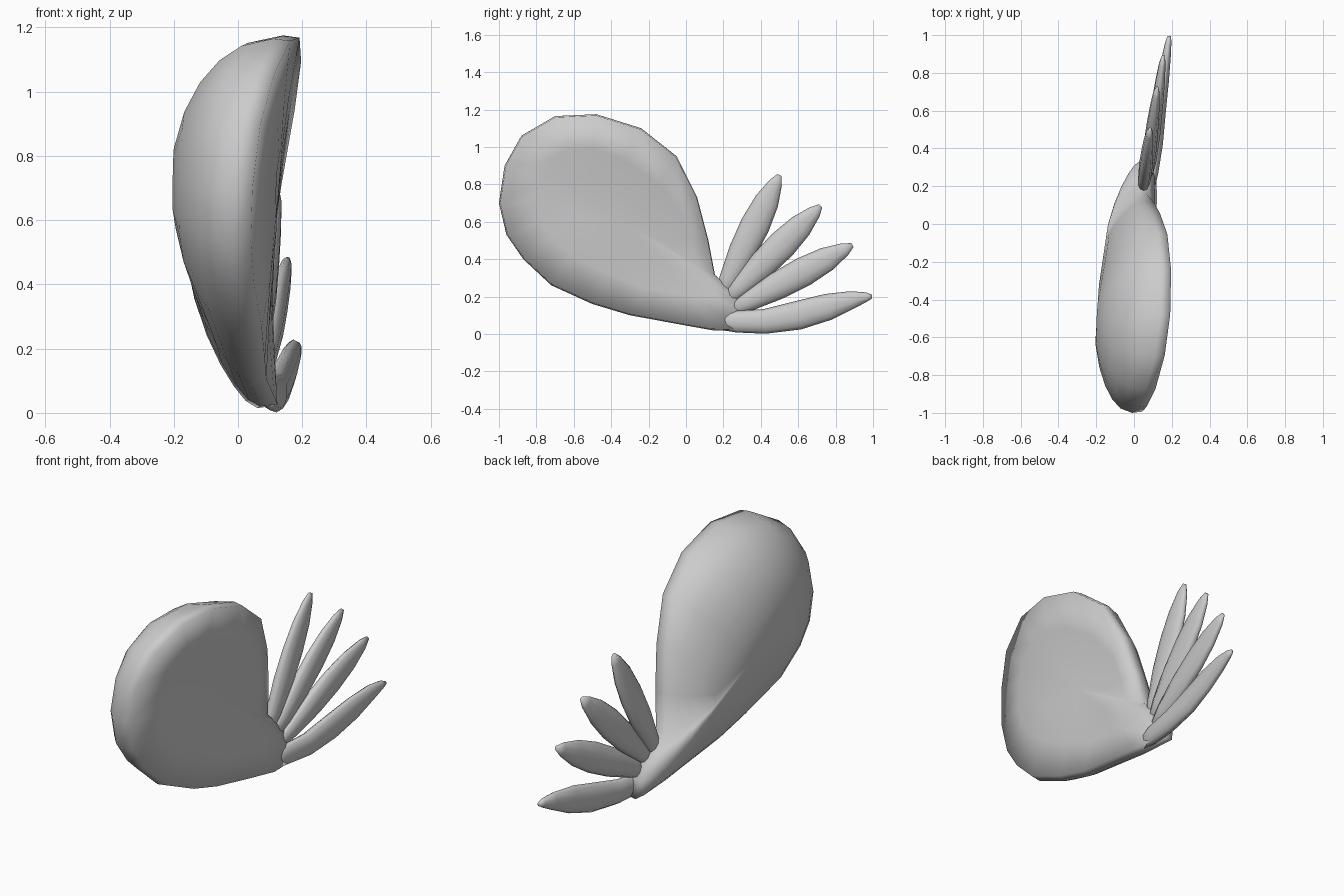
import bpy, bmesh, math
from mathutils import Vector

if "Cube" in bpy.data.objects:
    bpy.data.objects.remove(bpy.data.objects["Cube"])


def finish(name, bm):
    bmesh.ops.recalc_face_normals(bm, faces=bm.faces)
    mesh = bpy.data.meshes.new(name)
    bm.to_mesh(mesh)
    bm.free()
    mesh.shade_smooth()
    ob = bpy.data.objects.new(name, mesh)
    bpy.context.collection.objects.link(ob)
    return ob


def bridge(bm, a, b):
    n = len(a)
    for i in range(n):
        j = (i + 1) % n
        bm.faces.new((a[i], a[j], b[j], b[i]))


def fan(bm, tip, ring):
    for i in range(len(ring)):
        bm.faces.new((tip, ring[i], ring[(i + 1) % len(ring)]))


# Wing lobe and palm: outline (x, y, z), domed outer side, thin rim, gently convex inner side
rim = [(.04, -1, .7), (.065, -.97, .9), (.11, -.88, 1.06), (.16, -.7, 1.165),
       (.19, -.48, 1.175), (.195, -.24, 1.1), (.175, -.05, .95), (.135, .06, .73),
       (.1, .12, .5), (.07, .155, .315), (.065, .24, .24), (.075, .3, .18),
       (.085, .335, .11), (.11, .35, .015), (.12, .14, .02), (.11, 0, .045),
       (.085, -.3, .1), (.08, -.5, .16), (.07, -.72, .26), (.045, -.87, .4),
       (.035, -.96, .53)]
rim = [Vector(p) for p in rim]
# Rings shrink onto a short spine that runs toward the feathers
s0, s1 = Vector((0, -.52, .71)), Vector((0, -.12, .47))
axis = s1 - s0
bm = bmesh.new()


def lobe_ring(t, peaks, blend, shift):
    ring = []
    for p in rim:
        flat_p = Vector((0, p.y, p.z))
        s = max(0, min(1, (flat_p - s0).dot(axis) / axis.length_squared))
        c = s0 + axis * s
        peak = peaks[0] + (peaks[1] - peaks[0]) * s
        w = blend(t, s)
        ring.append(bm.verts.new(((p.x + shift) * w + peak * (1 - w),
                                  c.y + (p.y - c.y) * t, c.z + (p.z - c.z) * t)))
    return ring


def dome(t, s):
    # full dome at the round end, flatter toward the feathers
    k = .6 * s
    return (1 - math.sqrt(1 - t * t)) * (1 - k) + t ** 1.5 * k


swell = lambda t, s: t ** 1.5
edge = lobe_ring(1, (0, 0), swell, -.05)
prev = edge
for t in (.95, .85, .7, .5, .25):
    ring = lobe_ring(t, (-.21, -.155), dome, -.05)
    bridge(bm, prev, ring)
    prev = ring
fan(bm, bm.verts.new((-.185, -.32, .59)), prev)
prev = edge
for t in (.985, .6, .25):
    ring = lobe_ring(t, (.13, .105), swell, .003)
    bridge(bm, prev, ring)
    prev = ring
fan(bm, bm.verts.new((.118, -.32, .59)), prev)
finish("wing_lobe", bm)


# Feathers: flattened tapering tubes along a path of (x, y, z, half width, half thickness)
def feather(name, path, sides=10):
    bm = bmesh.new()
    pts = [Vector(p[:3]) for p in path]
    prev = None
    for k, p in enumerate(path):
        d = pts[min(k + 1, len(pts) - 1)] - pts[max(k - 1, 0)]
        side = Vector((0, -d.z, d.y)).normalized()
        ring = []
        for i in range(sides):
            a = math.tau * i / sides
            ring.append(bm.verts.new(pts[k] + side * p[3] * math.cos(a)
                                     + Vector((p[4] * math.sin(a), 0, 0))))
        if prev:
            bridge(bm, prev, ring)
        else:
            bm.faces.new(ring)
        prev = ring
    bm.faces.new(prev)
    finish(name, bm)


# Three straight upper feathers: root and tip (x, y, z)
profile = [(0, .02, .012), (.2, .052, .033), (.42, .074, .036), (.62, .079, .032),
           (.8, .066, .026), (.94, .036, .018), (1, .012, .008)]
ends = [((.045, .16, .15), (.085, .5, .85)),
        ((.058, .18, .14), (.122, .72, .685)),
        ((.07, .2, .1), (.155, .89, .475))]
for n, (a, b) in enumerate(ends):
    a, b = Vector(a), Vector(b)
    feather(f"feather_{n + 1}",
            [(*a.lerp(b, t), w, h) for t, w, h in profile])

# Curved lowest feather
feather("feather_4", [(.08, .1, .065, .03, .012), (.1, .27, .066, .058, .03),
                      (.12, .42, .067, .066, .034), (.138, .6, .1, .077, .032),
                      (.158, .76, .145, .071, .028), (.172, .89, .183, .047, .024),
                      (.182, .965, .198, .025, .017), (.187, .995, .2, .01, .009)])
